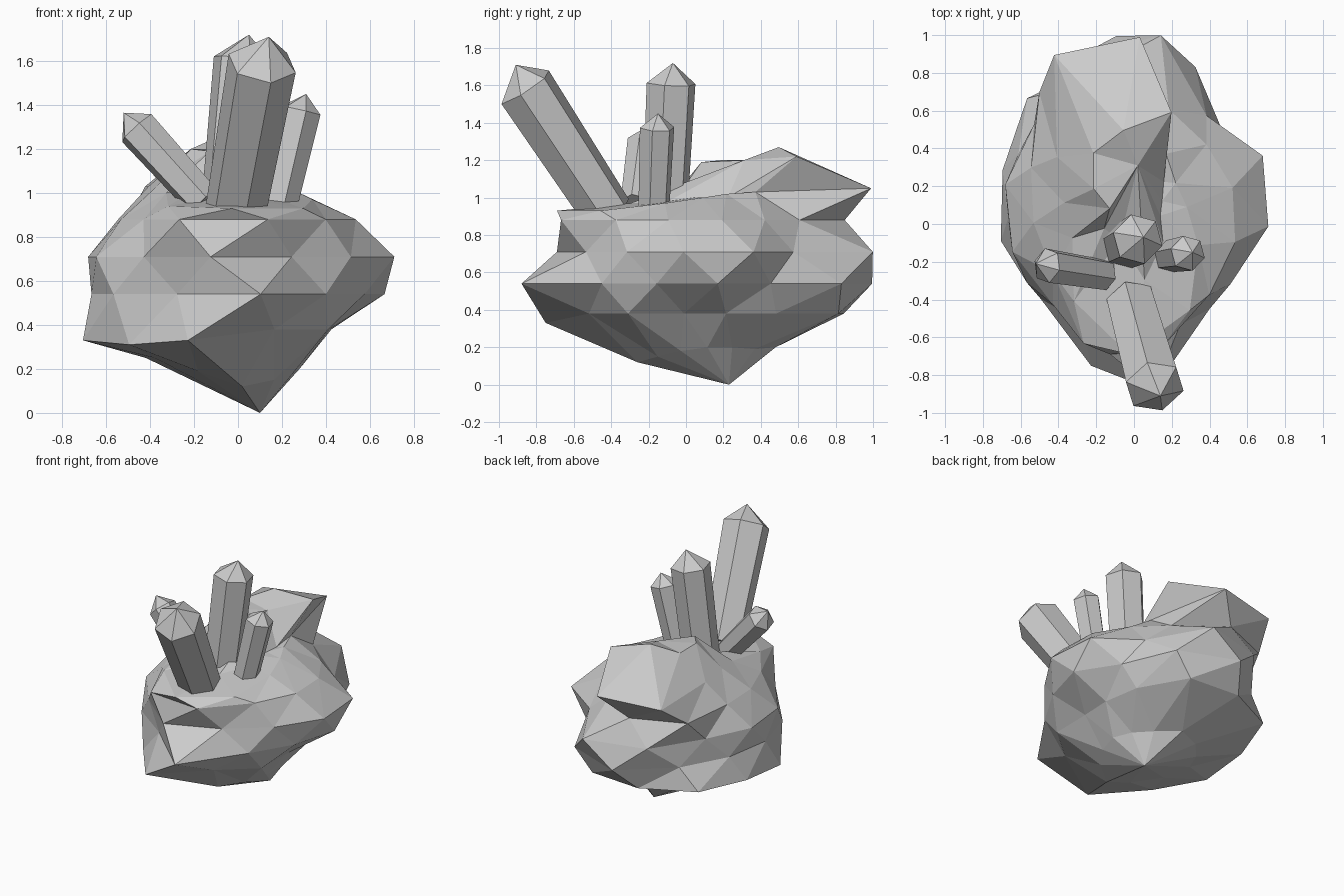
import bpy, bmesh, math
from mathutils import Vector

if "Cube" in bpy.data.objects:
    bpy.data.objects.remove(bpy.data.objects["Cube"])


def finish(bm, name):
    bmesh.ops.recalc_face_normals(bm, faces=bm.faces)
    mesh = bpy.data.meshes.new(name)
    bm.to_mesh(mesh)
    bm.free()
    obj = bpy.data.objects.new(name, mesh)
    bpy.context.collection.objects.link(obj)
    return obj


# Faceted rock: staggered 12-point rings of (start angle, heights, radii)
N = 12
RINGS = [
    (3, [.20, .20, .19, .20, .20, .21, .25, .25, .19, .12, .15, .18],
        [.28, .27, .30, .38, .36, .36, .42, .45, .40, .36, .30, .28]),
    (-15, [.38, .38, .38, .38, .38, .38, .36, .33, .31, .33, .38, .38],
          [.43, .44, .54, .74, .77, .80, .72, .73, .70, .88, .64, .58]),
    (6, [.54] * N,
        [.67, .60, .80, .90, .74, .67, .67, .70, .68, .985, .68, .63]),
    (-9, [.71] * N,
         [.72, .73, .61, .91, .84, .68, .69, .69, .68, .80, .68, .66]),
    (10, [.88] * N,
         [.53, .50, .54, .76, .78, .58, .54, .56, .78, .78, .62, .57]),
    (-2, [1.0, 1.02, 1.03, 1.05, 1.03, 1.03, 1.03, 1.0, .94, .93, .93, .97],
         [.28, .25, .32, .89, .90, .48, .37, .37, .60, .79, .63, .40]),
    (8, [1.0, 1.0, 1.22, 1.27, 1.2, 1.2, 1.19, 1.04, .99, .97, .98, 1.0],
        [.15, .20, .53, .40, .35, .23, .13, .20, .20, .40, .25, .15]),
]


def make_rock():
    bm = bmesh.new()
    rows = []
    for start, heights, radii in RINGS:
        row = []
        for k in range(N):
            a = math.radians(start + 360 * k / N)
            row.append(bm.verts.new((radii[k] * math.cos(a),
                                     .1 + radii[k] * math.sin(a), heights[k])))
        rows.append(row)
    for i in range(len(rows) - 1):
        lo, hi = rows[i], rows[i + 1]
        for k in range(N):
            n = (k + 1) % N
            if i % 2 == 0:
                tris = ((lo[k], hi[n], hi[k]), (lo[k], lo[n], hi[n]))
            else:
                tris = ((lo[k], lo[n], hi[k]), (lo[n], hi[n], hi[k]))
            for t in tris:
                bm.faces.new(t)
    # close the bottom point and the top
    for row, point in ((rows[0], (.1, .23, 0)), (rows[-1], (.02, .31, 1.2))):
        c = bm.verts.new(point)
        for k in range(N):
            bm.faces.new((row[k], row[(k + 1) % N], c))
    return finish(bm, "rock_base")


# Six-sided crystal, slightly flared, with a pointed end
def make_crystal(name, base, shoulder, tip, r_base, r_top, roll):
    base, shoulder = Vector(base), Vector(shoulder)
    axis = (shoulder - base).normalized()
    u = Vector((0, 1, 0))
    u = (u - axis * u.dot(axis)).normalized()
    v = axis.cross(u)
    bm = bmesh.new()
    rings = []
    for c, r in ((base - axis * .08, r_base), (shoulder, r_top)):
        ring = []
        for k in range(6):
            a = math.radians(roll + 60 * k)
            ring.append(bm.verts.new(c + r * (u * math.cos(a) + v * math.sin(a))))
        rings.append(ring)
    point = bm.verts.new(tip)
    bm.faces.new(rings[0])
    for k in range(6):
        n = (k + 1) % 6
        bm.faces.new((rings[0][k], rings[0][n], rings[1][n], rings[1][k]))
        bm.faces.new((rings[1][k], rings[1][n], point))
    return finish(bm, name)


make_rock()
make_crystal("front_crystal", (.0, -.46, .98), (.11, -.86, 1.59),
             (.14, -.91, 1.71), .14, .16, 20)
make_crystal("centre_crystal", (-.04, -.11, 1.0), (.02, -.08, 1.61),
             (.05, -.07, 1.72), .125, .135, 15)
make_crystal("right_crystal", (.195, -.17, .98), (.285, -.155, 1.375),
             (.31, -.15, 1.45), .085, .095, 15)
make_crystal("left_crystal", (-.21, -.26, 1.02), (-.46, -.22, 1.295),
             (-.52, -.21, 1.365), .085, .095, 15)
